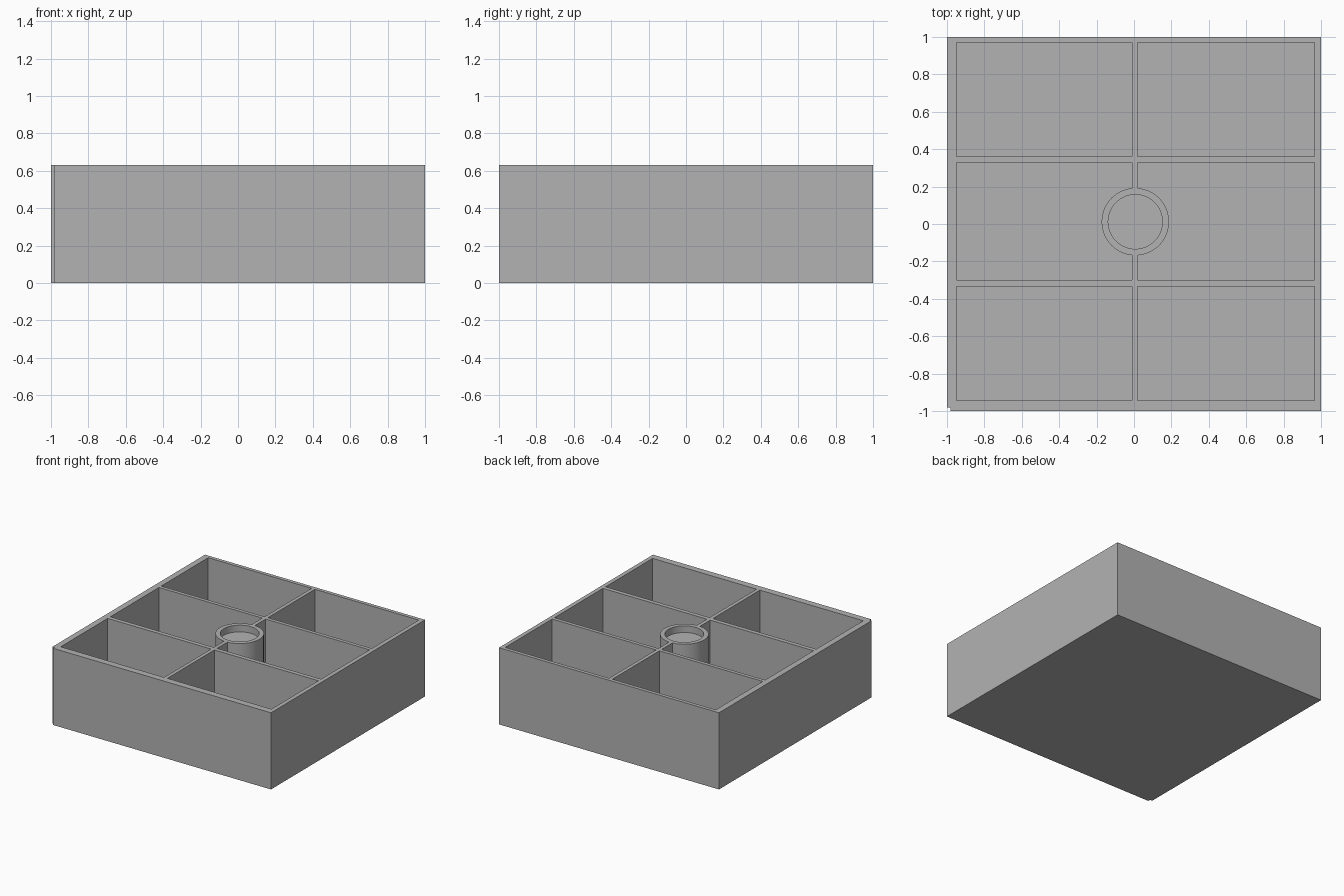
import bpy, bmesh, math

cube = bpy.data.objects.get("Cube")
if cube:
    bpy.data.objects.remove(cube, do_unlink=True)

HEIGHT = 0.63
FLOOR = 0.035
OVER = 0.2                      # cutters rise past the rim
CENTER = (0.007, 0.012)

grey = bpy.data.materials.new("plain grey")
grey.use_nodes = True
grey.diffuse_color = (0.45, 0.45, 0.45, 1)
grey.node_tree.nodes["Principled BSDF"].inputs["Base Color"].default_value = grey.diffuse_color


def prism(name, outline, z0, z1):
    """Extrude a counter-clockwise outline from z0 to z1."""
    bm = bmesh.new()
    base = bm.faces.new([bm.verts.new((x, y, z0)) for x, y in outline])
    top = bmesh.ops.extrude_face_region(bm, geom=[base])["geom"]
    bmesh.ops.translate(bm, vec=(0, 0, z1 - z0),
                        verts=[v for v in top if isinstance(v, bmesh.types.BMVert)])
    bmesh.ops.recalc_face_normals(bm, faces=bm.faces)
    mesh = bpy.data.meshes.new(name)
    bm.to_mesh(mesh)
    bm.free()
    mesh.materials.append(grey)
    obj = bpy.data.objects.new(name, mesh)
    bpy.context.collection.objects.link(obj)
    return obj


def rectangle(x0, x1, y0, y1):
    return [(x0, y0), (x1, y0), (x1, y1), (x0, y1)]


def circle(radius, sides=64):
    return [(CENTER[0] + radius * math.cos(math.tau * i / sides),
             CENTER[1] + radius * math.sin(math.tau * i / sides)) for i in range(sides)]


def combine(target, tool, operation):
    mod = target.modifiers.new(operation.lower(), 'BOOLEAN')
    mod.operation, mod.solver, mod.object = operation, 'EXACT', tool
    bpy.context.view_layer.objects.active = target
    bpy.ops.object.modifier_apply(modifier=mod.name)
    bpy.data.objects.remove(tool, do_unlink=True)


# Outer block with a small notch at the front right corner
tray = prism("divided_tray", [(-0.98, -1), (1, -1), (1, 1), (-1, 1),
                              (-1, -0.98), (-0.98, -0.98)], 0, HEIGHT)

# Six compartments
for x0, x1 in [(-0.95, -0.01), (0.02, 0.965)]:
    for y0, y1 in [(-0.945, -0.335), (-0.30, 0.33), (0.36, 0.97)]:
        combine(tray, prism("compartment", rectangle(x0, x1, y0, y1),
                            FLOOR, HEIGHT + OVER), 'DIFFERENCE')

# Central round post with a shallow recess in its top
combine(tray, prism("post", circle(0.18), FLOOR / 2, HEIGHT), 'UNION')
combine(tray, prism("recess", circle(0.145), HEIGHT - 0.055, HEIGHT + OVER), 'DIFFERENCE')

# Smooth the round post, keep every corner sharp
bpy.ops.object.select_all(action='DESELECT')
tray.select_set(True)
bpy.context.view_layer.objects.active = tray
bpy.ops.object.shade_smooth_by_angle(angle=math.radians(30))
